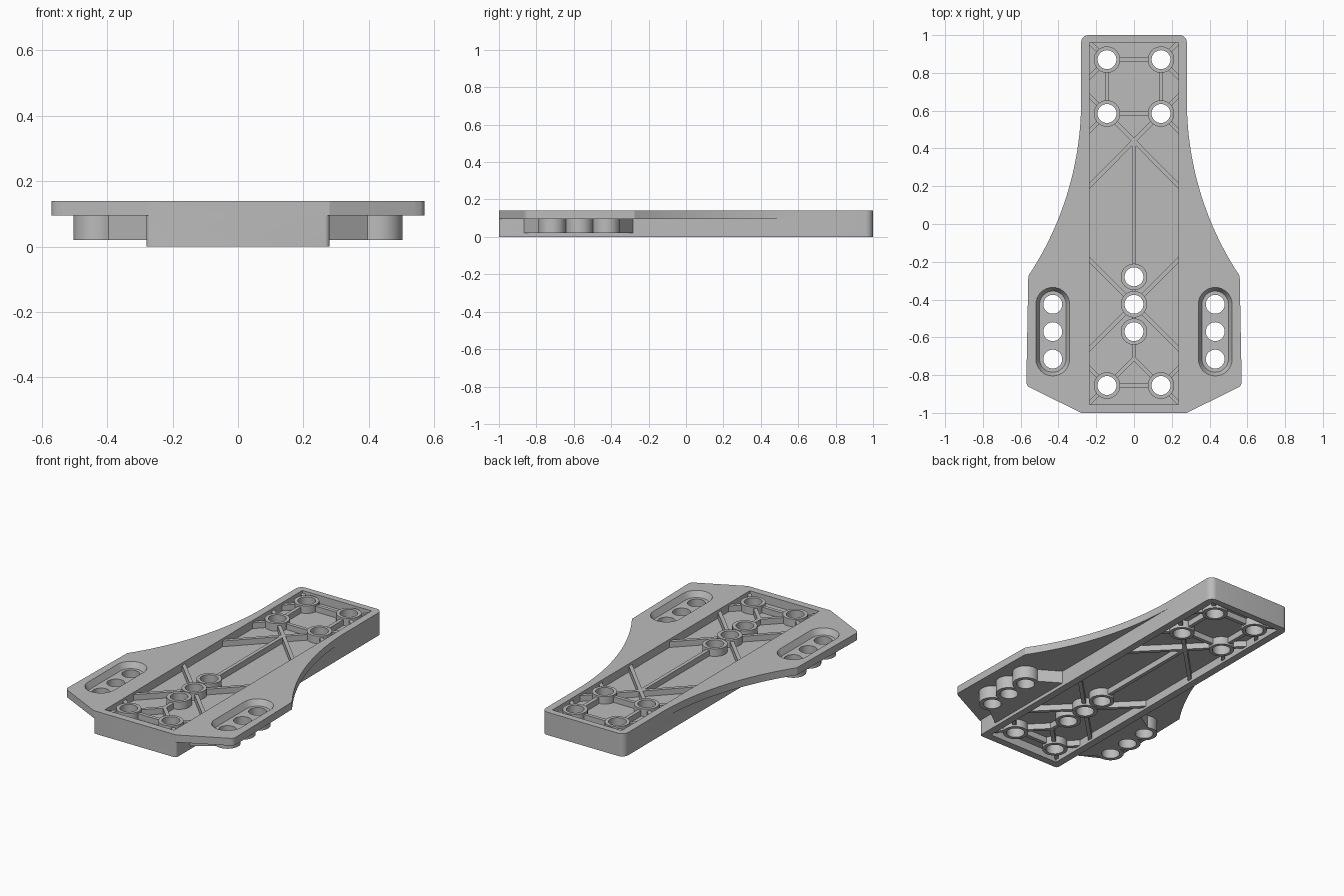
import bpy, bmesh, math
from math import sin, cos, pi

if "Cube" in bpy.data.objects:
    bpy.data.objects.remove(bpy.data.objects["Cube"])

grey = bpy.data.materials.new("plain grey")
grey.diffuse_color = (0.5, 0.5, 0.5, 1)
grey.use_nodes = True
grey.node_tree.nodes["Principled BSDF"].inputs["Base Color"].default_value = grey.diffuse_color


def prism(name, pts, z0, z1, top_pts=None):
    """Solid between a bottom outline and an equally long top outline (counter-clockwise)."""
    bm = bmesh.new()
    low = [bm.verts.new((x, y, z0)) for x, y in pts]
    high = [bm.verts.new((x, y, z1)) for x, y in (top_pts or pts)]
    n = len(pts)
    bm.faces.new(low[::-1])
    bm.faces.new(high)
    for i in range(n):
        j = (i + 1) % n
        bm.faces.new((low[i], low[j], high[j], high[i]))
    bmesh.ops.recalc_face_normals(bm, faces=bm.faces)
    me = bpy.data.meshes.new(name)
    bm.to_mesh(me)
    bm.free()
    ob = bpy.data.objects.new(name, me)
    me.materials.append(grey)
    bpy.context.collection.objects.link(ob)
    return ob


def combine(target, part, op):
    """Apply a boolean and remove the part that was used."""
    mod = target.modifiers.new("combine", 'BOOLEAN')
    mod.operation, mod.object, mod.solver = op, part, 'EXACT'
    dg = bpy.context.evaluated_depsgraph_get()
    dg.update()
    me = bpy.data.meshes.new_from_object(target.evaluated_get(dg))
    target.modifiers.clear()
    target.data = me
    bpy.data.objects.remove(part)


def arc(cx, cy, r, a0, a1, n):
    return [(cx + r * cos(a0 + (a1 - a0) * i / n), cy + r * sin(a0 + (a1 - a0) * i / n))
            for i in range(n + 1)]


def circle(cx, cy, r, n=32):
    return arc(cx, cy, r, 0, 2 * pi, n)[:-1]


def rect(x0, y0, x1, y1):
    return [(x0, y0), (x1, y0), (x1, y1), (x0, y1)]


def slot(cx, y0, y1, r):
    return arc(cx, y1, r, 0, pi, 16) + arc(cx, y0, r, pi, 2 * pi, 16)


def rib(a, b, w=0.022):
    dx, dy = b[0] - a[0], b[1] - a[1]
    k = w / 2 / math.hypot(dx, dy)
    nx, ny = -dy * k, dx * k
    return [(a[0] - nx, a[1] - ny), (b[0] - nx, b[1] - ny),
            (b[0] + nx, b[1] + ny), (a[0] + nx, a[1] + ny)]


# flared top plate: half outline, mirrored
half = [(0.28, -1.0), (0.535, -0.873)]
half += arc(0.535, -0.835, 0.035, -pi / 3, 0, 5)[1:]
R, yc = 1.67, 0.65
for i in range(25):
    y = -0.275 + (yc + 0.275) * i / 24
    half.append((0.28 + R - math.sqrt(R * R - (yc - y) ** 2), y))
half += arc(0.24, 0.96, 0.04, 0, pi / 2, 8)
body = prism("mounting_plate", half + [(-x, y) for x, y in reversed(half)], 0.095, 0.14)

# deep central frame
frame = [(0.265, -1.0)] + arc(0.265, -0.985, 0.015, -pi / 2, 0, 4)[1:]
frame += arc(0.24, 0.96, 0.04, 0, pi / 2, 8)
frame = prism("frame", frame + [(-x, y) for x, y in reversed(frame)], 0.0, 0.14)
combine(body, frame, 'UNION')

# side lugs under the plate, with three round lobes each
lobes = (-0.425, -0.57, -0.715)
for s in (-1, 1):
    web = [(0.25, -0.89), (0.395, -0.781), (0.43, -0.785), (0.43, -0.355), (0.40, -0.358), (0.25, -0.265)]
    web = [(s * x, y) for x, y in web]
    combine(body, prism("lug", web[::s], 0.02, 0.115), 'UNION')
    for y in lobes:
        combine(body, prism("lobe", circle(s * 0.43, y, 0.073), 0.02, 0.115), 'UNION')

# pockets above and below the floor
pocket = rect(-0.235, -0.955, 0.235, 0.96)
combine(body, prism("upper_pocket", pocket, 0.09, 0.2), 'DIFFERENCE')
combine(body, prism("lower_pocket", pocket, -0.1, 0.05), 'DIFFERENCE')

# tapered recesses around the side holes
for s in (-1, 1):
    combine(body, prism("recess", slot(s * 0.43, -0.715, -0.425, 0.07), 0.105, 0.145,
                        slot(s * 0.43, -0.715, -0.425, 0.092)), 'DIFFERENCE')

# strengthening ribs, standing on both sides of the floor
ribs = [((0, 0.44), (0, -0.72)),
        ((-0.143, 0.87), (0.143, 0.87)), ((-0.143, 0.585), (0.143, 0.585)),
        ((-0.143, -0.855), (0.143, -0.855))]
for s in (-1, 1):
    ribs += [((s * a, b), (s * c, d)) for a, b, c, d in (
        (0.143, 0.87, 0.143, 0.585),
        (0.143, 0.87, 0.245, 0.972), (0.143, 0.87, 0.245, 0.768),
        (0.143, 0.585, 0.245, 0.687), (0.143, 0.585, 0.245, 0.483),
        (0.143, 0.585, -0.245, 0.192),
        (0, -0.425, 0.245, -0.18), (0, -0.425, 0.245, -0.67),
        (0, -0.712, 0.143, -0.855),
        (0.143, -0.855, 0.245, -0.753), (0.143, -0.855, 0.245, -0.957))]
for a, b in ribs:
    combine(body, prism("rib", rib(a, b), 0.015, 0.125), 'UNION')

# round bosses, then the through holes
centres = [(s * 0.143, y) for s in (-1, 1) for y in (0.87, 0.585, -0.855)]
centres += [(0, y) for y in (-0.28, -0.425, -0.57)]
for x, y in centres:
    combine(body, prism("boss", circle(x, y, 0.07), 0.004, 0.136), 'UNION')
for x, y in centres + [(s * 0.43, y) for s in (-1, 1) for y in lobes]:
    combine(body, prism("hole", circle(x, y, 0.05), -0.1, 0.3), 'DIFFERENCE')

body.data.materials.clear()
body.data.materials.append(grey)
bpy.context.view_layer.objects.active = body
body.select_set(True)
bpy.ops.object.shade_smooth_by_angle(angle=math.radians(25))
